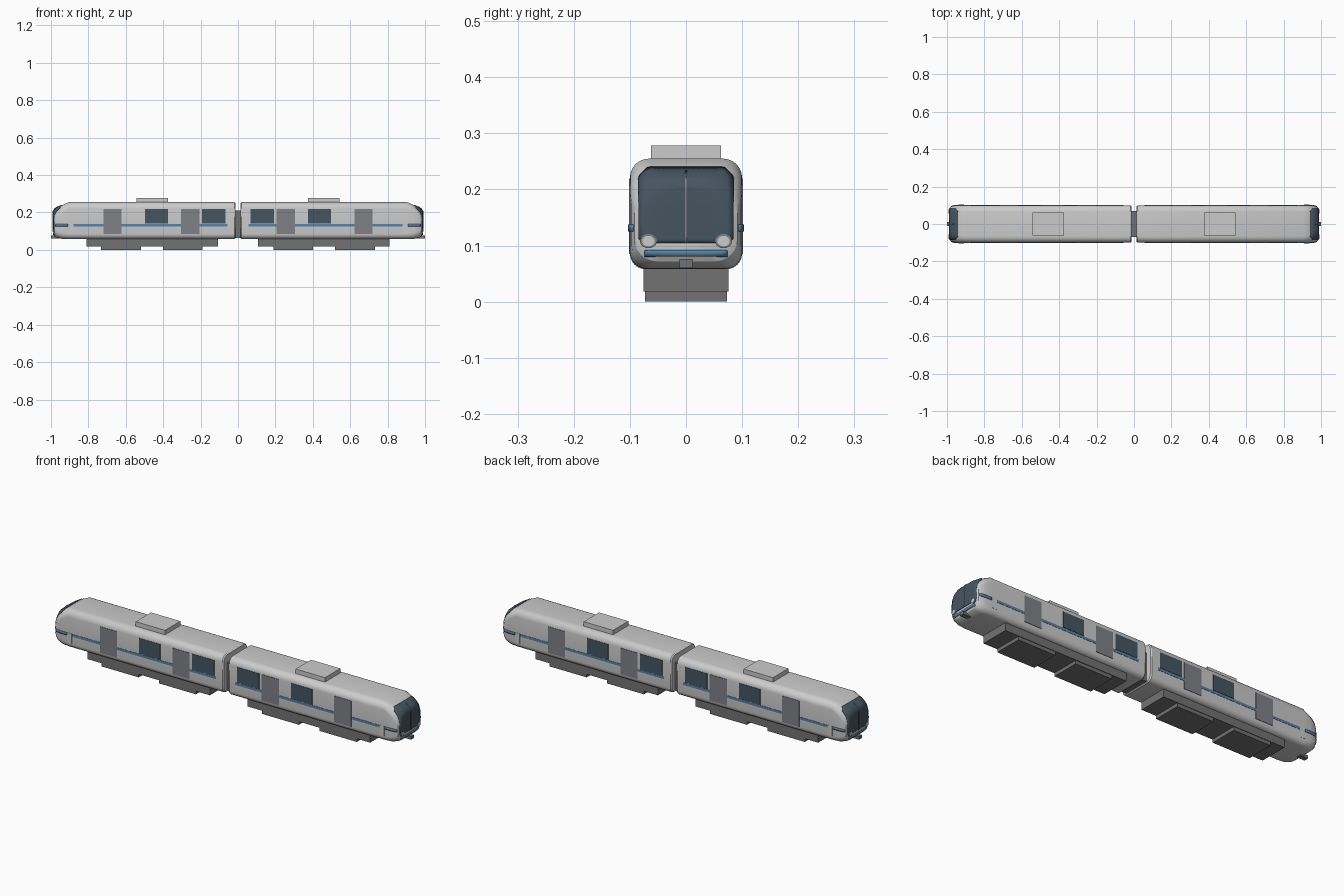
import bpy, bmesh, math
from mathutils import Vector
from mathutils.bvhtree import BVHTree

if "Cube" in bpy.data.objects:
    bpy.data.objects.remove(bpy.data.objects["Cube"])


def material(name, rgb):
    m = bpy.data.materials.new(name)
    m.diffuse_color = (*rgb, 1)
    m.use_nodes = True
    m.node_tree.nodes["Principled BSDF"].inputs["Base Color"].default_value = m.diffuse_color
    return m


GLASS = material("dark_glass", (0.06, 0.09, 0.12))
BLUE = material("blue_stripe", (0.09, 0.23, 0.40))
DOOR = material("door_grey", (0.21, 0.22, 0.24))
DARK = material("underframe_grey", (0.17, 0.17, 0.17))
LAMP = material("lamp_glass", (0.75, 0.75, 0.72))


def finish(name, bm, mat=None, mirror=(True, False), smooth=False, thick=0):
    """Turn a bmesh into an object, mirrored to the other car / other side."""
    bmesh.ops.recalc_face_normals(bm, faces=bm.faces)
    mesh = bpy.data.meshes.new(name)
    bm.to_mesh(mesh)
    bm.free()
    ob = bpy.data.objects.new(name, mesh)
    bpy.context.collection.objects.link(ob)
    if mat:
        mesh.materials.append(mat)
    if smooth:
        bpy.ops.object.select_all(action='DESELECT')
        ob.select_set(True)
        bpy.context.view_layer.objects.active = ob
        bpy.ops.object.shade_smooth_by_angle(angle=math.radians(25))
    if thick:
        s = ob.modifiers.new("thickness", 'SOLIDIFY')
        s.thickness, s.offset = thick, 0
    if any(mirror):
        m = ob.modifiers.new("mirror", 'MIRROR')
        m.use_axis = (*mirror, False)
        m.use_mirror_merge = False
    return ob


def box(name, x, y, z, mat=None, mirror=(True, False)):
    bm = bmesh.new()
    bmesh.ops.create_cube(bm, size=1)
    for v in bm.verts:
        v.co = [(a + b) / 2 + c * (b - a) for (a, b), c in zip((x, y, z), v.co)]
    return finish(name, bm, mat, mirror)


def section(x, w, z0, z1, rb, rt, n=6):
    """Rounded cross-section with separate bottom and top corner radii."""
    pts = []
    for cy, cz, r, a0 in ((w - rb, z0 + rb, rb, -90), (w - rt, z1 - rt, rt, 0),
                          (rt - w, z1 - rt, rt, 90), (rb - w, z0 + rb, rb, 180)):
        for i in range(n + 1):
            a = math.radians(a0 + 90 * i / n)
            pts.append((x, cy + r * math.cos(a), cz + r * math.sin(a)))
    return pts


# Car body: lofted sections from the inner end to the rounded nose
bm = bmesh.new()
rings = [[bm.verts.new(p) for p in section(*s)] for s in (
    (0.014, 0.096, 0.062, 0.251, 0.028, 0.032),
    (0.020, 0.100, 0.058, 0.255, 0.028, 0.034),
    (0.905, 0.100, 0.058, 0.255, 0.028, 0.034),
    (0.940, 0.100, 0.059, 0.240, 0.032, 0.040),
    (0.968, 0.097, 0.065, 0.226, 0.036, 0.052),
    (0.980, 0.092, 0.072, 0.217, 0.040, 0.060),
    (0.986, 0.082, 0.082, 0.205, 0.040, 0.058))]
for a, b in zip(rings, rings[1:]):
    for i in range(len(a)):
        j = (i + 1) % len(a)
        bm.faces.new((a[i], a[j], b[j], b[i]))
bm.faces.new(rings[0])
bm.faces.new(rings[-1])
bmesh.ops.recalc_face_normals(bm, faces=bm.faces)
SURFACE = BVHTree.FromBMesh(bm)
finish("car_body", bm, smooth=True)


def patch(name, rows, direction, mat, mirror=(True, False)):
    """Panel that follows the body: a grid of points projected onto it."""
    bm = bmesh.new()
    grid = []
    for row in rows:
        line = []
        for p in row:
            hit, normal, _, _ = SURFACE.ray_cast(Vector(p), Vector(direction))
            line.append(bm.verts.new(hit + normal * 0.001))
        grid.append(line)
    for a, b in zip(grid, grid[1:]):
        for i in range(len(a) - 1):
            bm.faces.new((a[i], a[i + 1], b[i + 1], b[i]))
    return finish(name, bm, mat, mirror, smooth=True, thick=0.004)


def nose_rows(levels, n=16):
    return [[(2, w * (2 * i / n - 1), z) for i in range(n + 1)] for z, w in levels]


# Windscreen, centre bar and lower stripe on the nose
patch("windscreen", nose_rows([(0.105, 0.077), (0.112, 0.084), (0.14, 0.084),
      (0.17, 0.084), (0.195, 0.084), (0.205, 0.084), (0.216, 0.084),
      (0.222, 0.083), (0.23, 0.076), (0.238, 0.068)]), (-1, 0, 0), GLASS)
bar = patch("windscreen_bar", nose_rows([(0.105 + 0.0125 * i, 0.002)
            for i in range(11)], 2), (-1, 0, 0), DOOR)
bar.modifiers["thickness"].thickness = 0.008
patch("nose_stripe", nose_rows([(0.081, 0.073), (0.087, 0.073), (0.092, 0.073)]),
      (-1, 0, 0), BLUE)

# Stripe wrapping round the side of the nose
patch("nose_side_stripe", [[(0.91 + 0.0095 * i / 1.0, 1, z) for i in range(8)]
      for z in (0.125, 0.138)], (0, -1, 0), BLUE, (True, True))

# Headlamps
for label, radius, depth, mat in (("headlamp_rim", 0.015, 0.010, DOOR),
                                  ("headlamp_lens", 0.011, 0.014, LAMP)):
    bm = bmesh.new()
    bmesh.ops.create_cone(bm, cap_ends=True, segments=20, radius1=radius,
                          radius2=radius, depth=depth)
    for v in bm.verts:
        v.co = (0.9845 + v.co.z, 0.067 + v.co.x, 0.108 + v.co.y * 0.85)
    finish(label, bm, mat, (True, True), smooth=True)

# Side doors, windows, stripe and light marker panel
for x in ((0.207, 0.305), (0.622, 0.720)):
    box("side_door", x, (0.095, 0.1020), (0.085, 0.220), DOOR, (True, True))
for x in ((0.066, 0.192), (0.375, 0.496)):
    box("side_window", x, (0.095, 0.1020), (0.140, 0.220), GLASS, (True, True))
for x in ((0.055, 0.207), (0.305, 0.622), (0.720, 0.880)):
    box("side_stripe", x, (0.095, 0.1012), (0.125, 0.138), BLUE, (True, True))
box("marker_panel", (0.882, 0.908), (0.095, 0.1010), (0.088, 0.138), LAMP, (True, True))

# Roof unit
box("roof_unit", (0.374, 0.542), (-0.0625, 0.0625), (0.245, 0.278))

# Underframe and lower equipment boxes
box("underframe", (0.108, 0.810), (-0.076, 0.076), (0.018, 0.065), DARK)
for x in ((0.190, 0.400), (0.518, 0.732)):
    box("lower_box", x, (-0.073, 0.073), (0.0, 0.030), DARK)

# Coupler on the nose and gangway between the cars
box("coupler", (0.955, 1.0), (-0.012, 0.012), (0.060, 0.076), DARK)
box("gangway", (-0.03, 0.03), (-0.070, 0.070), (0.064, 0.210), DARK, (False, False))
